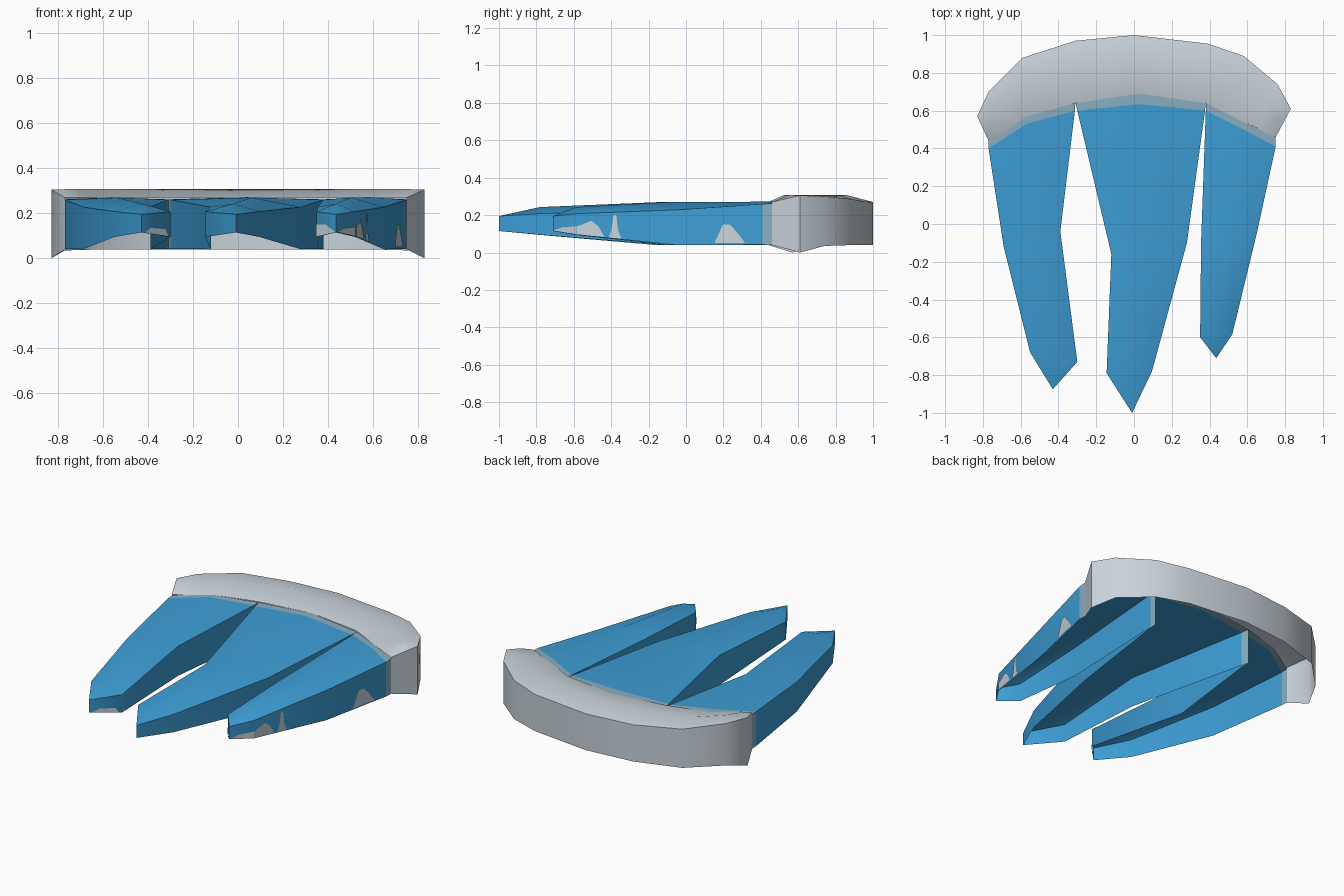
import bpy, bmesh, math

if "Cube" in bpy.data.objects:
    bpy.data.objects.remove(bpy.data.objects["Cube"])


def material(name, rgb):
    m = bpy.data.materials.new(name)
    m.diffuse_color = (*rgb, 1)
    m.use_nodes = True
    m.node_tree.nodes["Principled BSDF"].inputs["Base Color"].default_value = m.diffuse_color
    return m


BLUE = material("blue", (0.047, 0.34, 0.67))
GREY = material("pale grey", (0.58, 0.65, 0.70))
BAND = material("grey blue", (0.25, 0.43, 0.54))


def finish(bm, name, mats, angle=50):
    """Orient the open shell (first face is a top face), then make the object."""
    bmesh.ops.recalc_face_normals(bm, faces=bm.faces)
    bm.faces.ensure_lookup_table()
    bm.normal_update()
    if bm.faces[0].normal.z < 0:
        bmesh.ops.reverse_faces(bm, faces=bm.faces)
    me = bpy.data.meshes.new(name)
    bm.to_mesh(me)
    bm.free()
    for m in mats:
        me.materials.append(m)
    ob = bpy.data.objects.new(name, me)
    bpy.context.collection.objects.link(ob)
    bpy.ops.object.select_all(action='DESELECT')
    ob.select_set(True)
    bpy.context.view_layer.objects.active = ob
    bpy.ops.object.shade_smooth_by_angle(angle=math.radians(angle))
    return ob


def face(bm, verts, mat=0):
    """Polygon that skips repeated vertices."""
    vs = list(dict.fromkeys(verts))
    if len(vs) > 2:
        bm.faces.new(vs).material_index = mat


# --- Cuff: curved shell, open underneath ---
outer = [(-.77, .44, .27, .04), (-.83, .57, .305, 0), (-.77, .70, .30, .035), (-.59, .88, .285, .04),
         (-.31, .97, .272, .04), (0, 1, .27, .04), (.39, .955, .272, .04), (.58, .89, .285, .04),
         (.76, .74, .30, .035), (.83, .61, .305, 0), (.75, .46, .27, .04)]
inner = [(-.77, .44), (-.70, .47), (-.64, .52), (-.57, .57), (-.31, .64), (.03, .69),
         (.38, .64), (.58, .54), (.65, .51), (.70, .48), (.75, .46)]
bm = bmesh.new()
rows = []
for i, ((ox, oy, zt, zb), (ix, iy)) in enumerate(zip(outer, inner)):
    o = bm.verts.new((ox, oy, zt))
    b = bm.verts.new((ox, oy, zb))
    if i in (0, len(outer) - 1):
        rows.append([o, o, o, b])
    else:
        mid = bm.verts.new((ox * .55 + ix * .45, oy * .55 + iy * .45, .307))
        rows.append([bm.verts.new((ix, iy, .27)), mid, o, b])
for a, b in sorted(zip(rows, rows[1:]), key=lambda p: abs(p[0][0].co.x)):
    for j in range(3):
        face(bm, [a[j], b[j], b[j + 1], a[j + 1]])
finish(bm, "cuff", [GREY])


# --- Fingers: hollow tapering shells, open underneath ---
def finger(name, left, centre, right, tip):
    bm = bmesh.new()
    z_edge = (.262, .26, .228, .208)
    z_mid = (.27, .272, .27, .243)
    z_low = (.04, .042, .04, .095)
    rows = []
    for i in range(4):
        (lx, ly), (cx, cy), (rx, ry) = left[i], centre[i], right[i]
        rows.append([bm.verts.new(c) for c in (
            (lx, ly, z_low[i]), (lx, ly, z_edge[i]), (cx, cy, z_mid[i]),
            (rx, ry, z_edge[i]), (rx, ry, z_low[i]))])
    t = bm.verts.new((*tip, .195))
    b = bm.verts.new((*tip, .115))
    rows.append([b, t, t, t, b])
    for i, (p, q) in enumerate(zip(rows, rows[1:])):
        for j in (1, 2, 0, 3):           # top strips first, then side walls
            face(bm, [p[j], p[j + 1], q[j + 1], q[j]], 1 if i == 0 else 0)
    return finish(bm, name, [BLUE, BAND])


left_l = [(-.77, .445), (-.77, .40), (-.69, -.12), (-.55, -.68)]
left_r = [(-.31, .65), (-.313, .60), (-.39, -.04), (-.30, -.73)]
finger("left_finger", left_l, [(-.57, .57), (-.57, .53), (-.54, -.08), (-.43, -.70)],
       left_r, (-.43, -.875))
finger("middle_finger",
       [(-.31, .65), (-.30, .60), (-.12, -.16), (-.145, -.79)],
       [(.03, .69), (.03, .635), (.06, -.13), (-.02, -.78)],
       [(.38, .645), (.376, .60), (.28, -.10), (.095, -.78)], (-.01, -1))
right_l = [(.38, .645), (.38, .60), (.355, -.10), (.35, -.60)]
right_r = [(.75, .465), (.75, .41), (.65, -.05), (.52, -.585)]
finger("right_finger", right_l, [(.58, .54), (.58, .50), (.50, -.08), (.435, -.59)],
       right_r, (.435, -.71))


# --- Pale patches: thin plates lying on the finger walls ---
def patch(name, p, q, shape, side):
    """shape holds (fraction along wall p-q, height) points; side is the outward sign."""
    dx, dy = q[0] - p[0], q[1] - p[1]
    n = math.hypot(dx, dy)
    ox, oy = -dy / n * .004 * side, dx / n * .004 * side
    pts = [(p[0] + dx * t + ox, p[1] + dy * t + oy, z) for t, z in shape]
    me = bpy.data.meshes.new(name)
    me.from_pydata(pts, [], [list(range(len(pts)))[::side]])
    me.materials.append(GREY)
    bpy.context.collection.objects.link(bpy.data.objects.new(name, me))


tip_r, tip_l = (.435, -.71), (-.43, -.875)
patch("patch_rear", right_r[1], right_r[2],
      [(.2, .05), (.3, .11), (.38, .15), (.46, .15), (.56, .05)], 1)
patch("patch_spike", right_r[2], right_r[3],
      [(.55, .075), (.585, .12), (.6, .2), (.63, .2), (.65, .12), (.68, .08)], 1)
patch("patch_front", right_r[2], right_r[3],
      [(.72, .083), (.78, .14), (.85, .17), (.94, .15), (1, .14), (1, .097)], 1)
patch("patch_tip_right", right_r[3], tip_r, [(0, .097), (0, .14), (.6, .135), (1, .117)], 1)
patch("patch_tip_left", right_l[3], tip_r, [(0, .097), (0, .15), (.5, .15), (1, .117)], -1)
patch("patch_left_tip", left_r[3], tip_l, [(.1, .099), (.2, .13), (.7, .135), (.9, .115)], 1)
